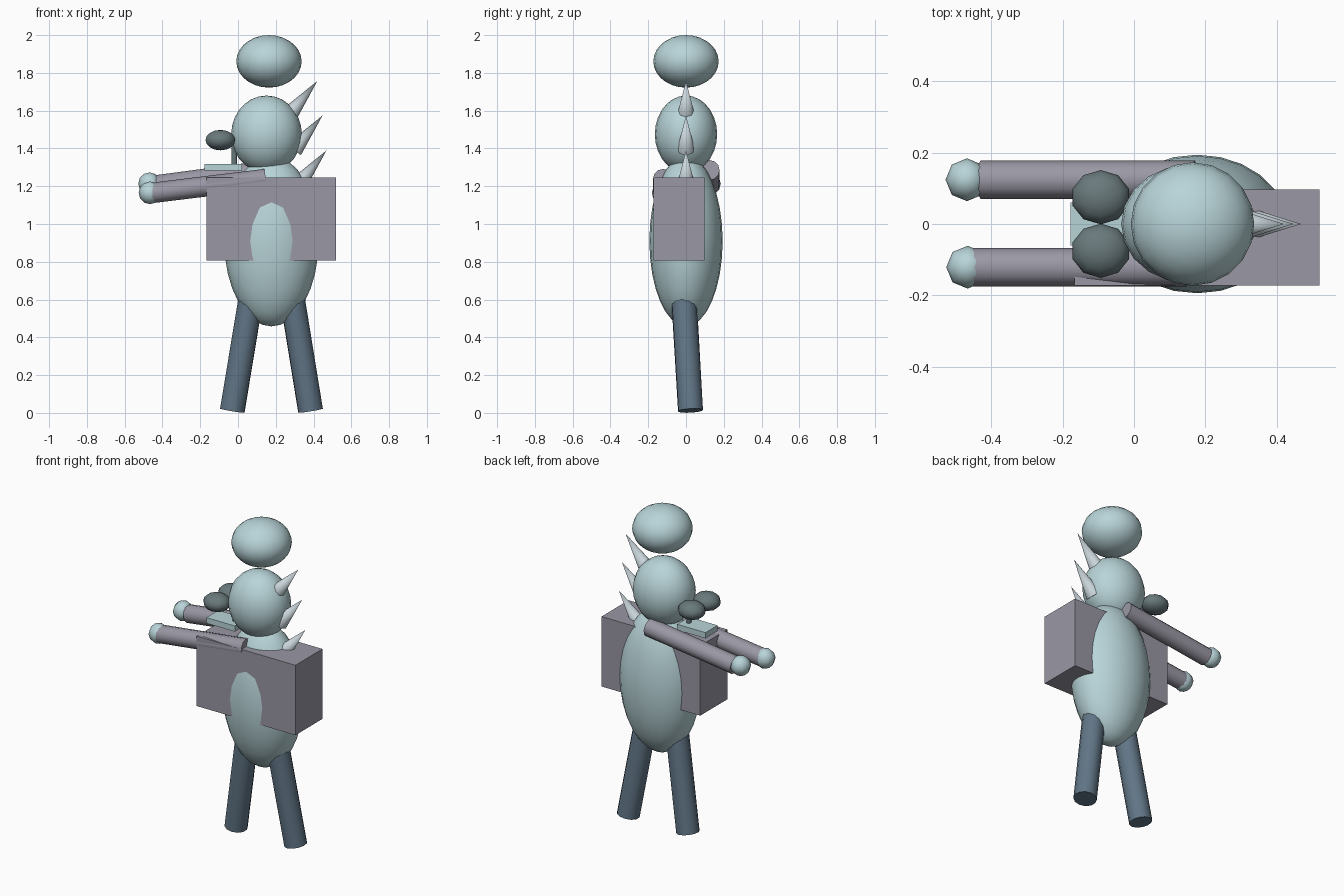
import bpy, math
from mathutils import Vector

if "Cube" in bpy.data.objects:
    bpy.data.objects.remove(bpy.data.objects["Cube"])


def material(name, rgb):
    m = bpy.data.materials.new(name)
    m.diffuse_color = (*rgb, 1)
    m.use_nodes = True
    m.node_tree.nodes["Principled BSDF"].inputs["Base Color"].default_value = m.diffuse_color
    return m


PALE = material("pale_teal", (0.48, 0.66, 0.69))
GREY = material("mauve_grey", (0.32, 0.31, 0.37))
STEEL = material("slate_blue", (0.12, 0.18, 0.24))
DARK = material("dark_slate", (0.14, 0.19, 0.20))
HORN = material("pale_horn", (0.58, 0.66, 0.70))


def finish(name, mat, smooth=True):
    ob = bpy.context.object
    ob.name = name
    ob.data.materials.append(mat)
    if smooth:
        bpy.ops.object.transform_apply(location=False, rotation=False, scale=True)
        bpy.ops.object.shade_smooth_by_angle(angle=math.radians(50))
    return ob


def ellipsoid(name, loc, radii, mat, seg=20, rings=14):
    bpy.ops.mesh.primitive_uv_sphere_add(segments=seg, ring_count=rings, location=loc)
    bpy.context.object.scale = radii
    return finish(name, mat)


def rod(name, a, b, r1, r2, mat, sides=12):
    a, b = Vector(a), Vector(b)
    d = b - a
    bpy.ops.mesh.primitive_cone_add(vertices=sides, radius1=r1, radius2=r2,
                                    depth=d.length, location=(a + b) / 2,
                                    rotation=d.to_track_quat('Z', 'Y').to_euler())
    return finish(name, mat)


def box(name, lo, hi, mat):
    lo, hi = Vector(lo), Vector(hi)
    bpy.ops.mesh.primitive_cube_add(size=1, location=(lo + hi) / 2)
    bpy.context.object.scale = hi - lo
    return finish(name, mat, smooth=False)


# Body, head and floating ball
ellipsoid("body", (0.177, 0, 0.91), (0.25, 0.194, 0.452), PALE, 24, 16)
ellipsoid("head", (0.151, 0, 1.475), (0.187, 0.165, 0.205), PALE)
ellipsoid("top_ball", (0.164, 0, 1.861), (0.173, 0.173, 0.139), PALE)

# Large block around the torso
box("torso_block", (-0.167, -0.172, 0.807), (0.52, 0.097, 1.247), GREY)

# Legs
rod("leg_left", (-0.03, 0.024, 0.012), (0.077, -0.012, 0.66), 0.067, 0.067, STEEL)
rod("leg_right", (0.384, 0.024, 0.012), (0.287, -0.012, 0.61), 0.067, 0.067, STEEL)

# Arms with low-poly hands
rod("arm_front", (-0.476, -0.121, 1.162), (0.147, -0.121, 1.238), 0.054, 0.054, GREY)
rod("arm_back", (-0.43, 0.124, 1.205), (0.17, 0.124, 1.285), 0.054, 0.054, GREY)
ellipsoid("hand_front", (-0.466, -0.121, 1.165), (0.06, 0.06, 0.06), PALE, 8, 6)
ellipsoid("hand_back", (-0.468, 0.124, 1.213), (0.06, 0.06, 0.06), PALE, 8, 6)

# Snout plate, eye stem and paired eyes
box("snout_plate", (-0.178, -0.06, 1.282), (0.02, 0.06, 1.318), PALE)
rod("eye_stem", (-0.02, 0, 1.30), (-0.02, 0, 1.42), 0.015, 0.015, DARK, 8)
for side, s in (("front", -1), ("back", 1)):
    ellipsoid("eye_" + side, (-0.093, s * 0.075, 1.444), (0.083, 0.076, 0.054), DARK, 10, 8)

# Back spikes
for i, (x, z) in enumerate(((0.42, 1.757), (0.447, 1.574), (0.468, 1.389))):
    rod(f"spike_{i + 1}", (x - 0.15, 0, z - 0.18), (x, 0, z), 0.047, 0, HORN, 8)
